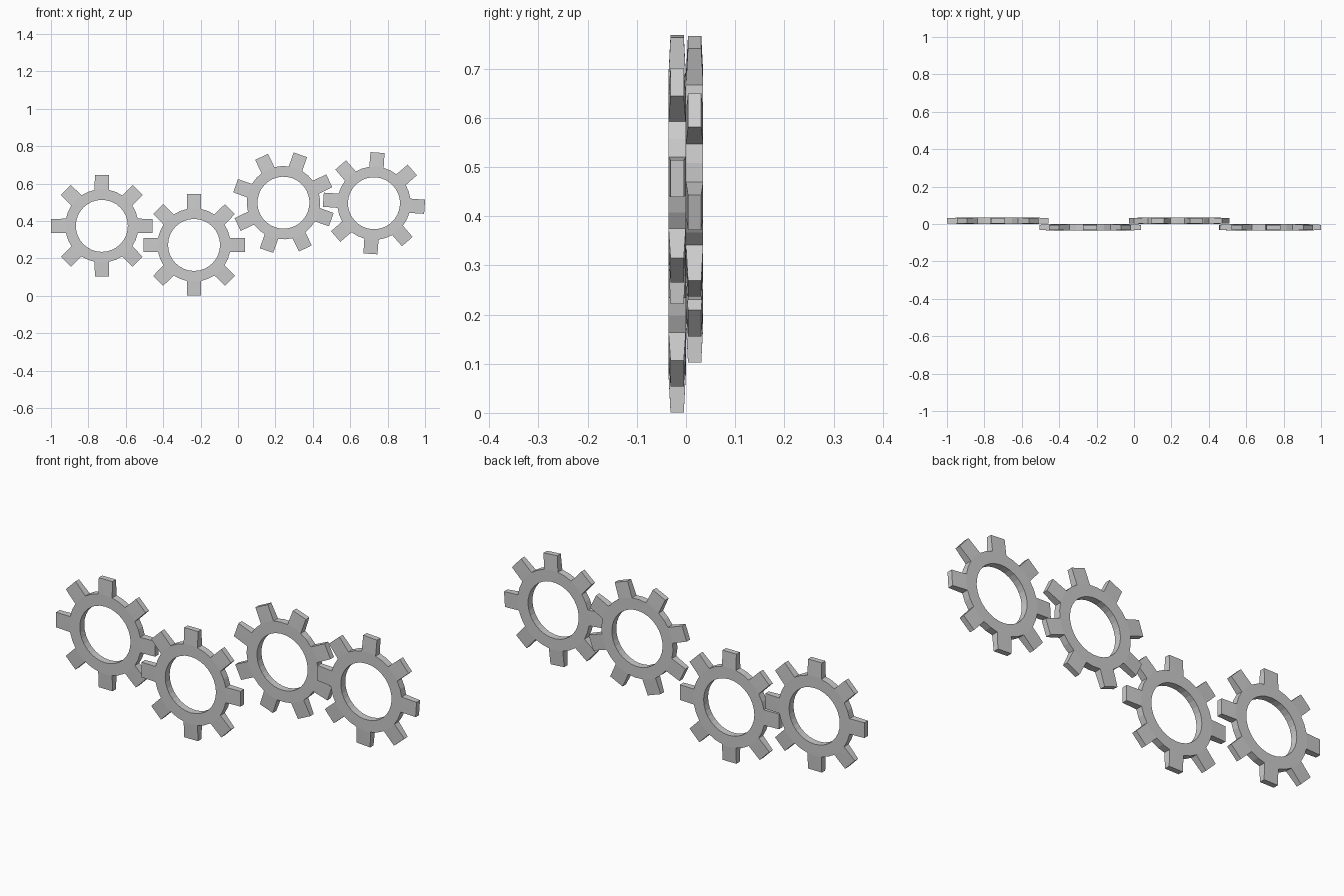
import bpy, bmesh
from math import radians, cos, sin, pi

cube = bpy.data.objects.get("Cube")
if cube:
    bpy.data.objects.remove(cube, do_unlink=True)

grey = bpy.data.materials.new("light grey")
grey.use_nodes = True
colour = (0.6, 0.6, 0.6, 1)
grey.diffuse_color = colour
grey.node_tree.nodes["Principled BSDF"].inputs["Base Color"].default_value = colour

TEETH = 8
HOLE, ROOT, TIP = 0.139, 0.196, 0.274   # radii
HALF, TIP_HALF = 0.0175, 0.0135         # half thickness at body and tip
TIP_ANGLE = radians(7.9)                # half angle of a tooth tip
STEP = 2 * pi / (TEETH * 4)


def make_gear(name, x, y, z, turn):
    bm = bmesh.new()

    def pair(radius, angle, half):
        """Front and back vertices at one polar position."""
        a = angle + radians(turn)
        return [bm.verts.new((radius * cos(a), s * half, radius * sin(a))) for s in (-1, 1)]

    # Ring body: four segments per tooth, the first two carry the tooth
    count = TEETH * 4
    inner = [pair(HOLE, (i - 1) * STEP, HALF) for i in range(count)]
    outer = [pair(ROOT, (i - 1) * STEP, HALF) for i in range(count)]
    for i in range(count):
        j = (i + 1) % count
        for s in (0, 1):
            bm.faces.new((inner[i][s], outer[i][s], outer[j][s], inner[j][s]))
        bm.faces.new((inner[i][0], inner[j][0], inner[j][1], inner[i][1]))
        if i % 4 > 1:
            bm.faces.new((outer[i][0], outer[j][0], outer[j][1], outer[i][1]))

    # Teeth, thinning towards the tip
    for t in range(TEETH):
        mid = t * 4 * STEP
        low, centre, high = outer[t * 4:t * 4 + 3]
        a = pair(TIP, mid - TIP_ANGLE, TIP_HALF)
        b = pair(TIP, mid + TIP_ANGLE, TIP_HALF)
        for s in (0, 1):
            bm.faces.new((low[s], a[s], centre[s]))
            bm.faces.new((centre[s], a[s], b[s]))
            bm.faces.new((centre[s], b[s], high[s]))
        for p, q in ((low, a), (a, b), (b, high)):
            bm.faces.new((p[0], q[0], q[1], p[1]))

    bmesh.ops.recalc_face_normals(bm, faces=bm.faces)
    mesh = bpy.data.meshes.new(name)
    bm.to_mesh(mesh)
    bm.free()
    mesh.materials.append(grey)
    gear = bpy.data.objects.new(name, mesh)
    gear.location = (x, y, z)
    bpy.context.collection.objects.link(gear)


# Four meshing gears, alternating behind and in front
make_gear("gear_far_right", -0.728, 0.0175, 0.374, 0)
make_gear("gear_inner_right", -0.235, -0.018, 0.272, 0)
make_gear("gear_inner_left", 0.243, 0.0175, 0.498, 25.5)
make_gear("gear_far_left", 0.727, -0.018, 0.495, -4)
